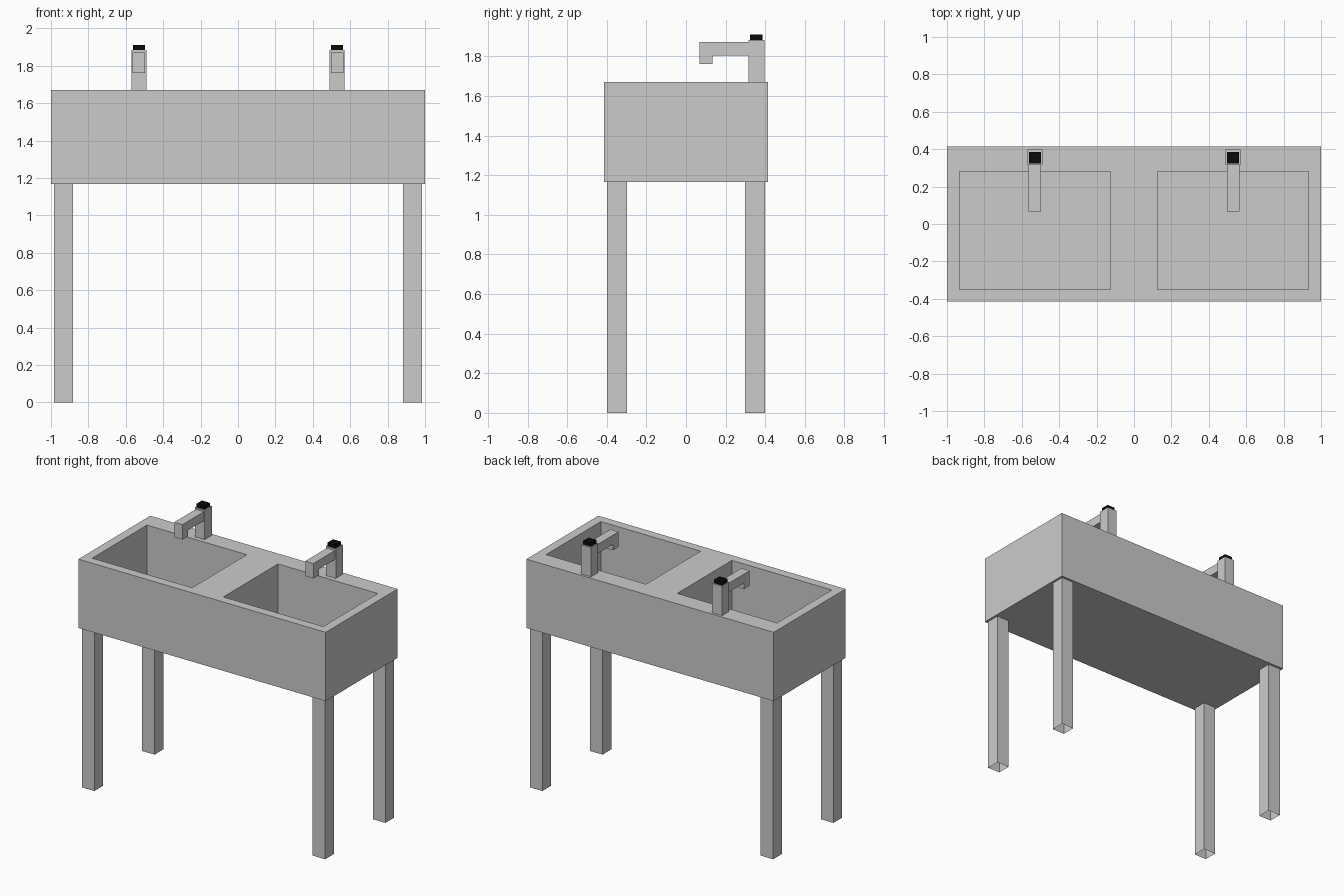
import bpy
import bmesh

if "Cube" in bpy.data.objects:
    bpy.data.objects.remove(bpy.data.objects["Cube"])


def finish(name, bm, mat=None):
    mesh = bpy.data.meshes.new(name)
    bmesh.ops.recalc_face_normals(bm, faces=bm.faces)
    bm.to_mesh(mesh)
    bm.free()
    obj = bpy.data.objects.new(name, mesh)
    bpy.context.collection.objects.link(obj)
    if mat:
        mesh.materials.append(mat)
    return obj


def box(name, lo, hi, mat=None, open_ends=False):
    bm = bmesh.new()
    bmesh.ops.create_cube(bm, size=1)
    for v in bm.verts:
        v.co = [(a + b) / 2 + c * (b - a) for a, b, c in zip(lo, hi, v.co)]
    if open_ends:
        bm.normal_update()
        ends = [f for f in bm.faces if abs(f.normal.z) > 0.9]
        bmesh.ops.delete(bm, geom=ends, context='FACES_ONLY')
    return finish(name, bm, mat)


def extrude_x(name, profile, x0, x1):
    """Extrude a closed (y, z) profile along x."""
    bm = bmesh.new()
    face = bm.faces.new([bm.verts.new((x0, y, z)) for y, z in profile])
    new = bmesh.ops.extrude_face_region(bm, geom=[face], use_keep_orig=True)
    verts = [g for g in new["geom"] if isinstance(g, bmesh.types.BMVert)]
    bmesh.ops.translate(bm, vec=(x1 - x0, 0, 0), verts=verts)
    return finish(name, bm)


black = bpy.data.materials.new("black")
black.diffuse_color = (0.003, 0.003, 0.003, 1)
black.use_nodes = True
black.node_tree.nodes["Principled BSDF"].inputs["Base Color"].default_value = black.diffuse_color

BOTTOM, TOP, TAP_X = 1.167, 1.67, 0.53

# Trough body with two basins cut into it
body = box("sink_body", (-1, -0.415, BOTTOM), (1, 0.415, TOP))

# L-shaped spout outline in y, z
spout = [(0.315, 1.872), (0.068, 1.872), (0.068, 1.762),
         (0.134, 1.762), (0.134, 1.806), (0.315, 1.806)]

for side, s in (("left", -1), ("right", 1)):
    x = s * TAP_X

    # Basin cutter
    cutter = box(f"{side}_basin_cutter", (x - 0.404, -0.35, 1.23),
                 (x + 0.404, 0.282, TOP + 0.1))
    cutter.hide_render = True
    cutter.hide_set(True)
    mod = body.modifiers.new(f"{side}_basin", 'BOOLEAN')
    mod.operation = 'DIFFERENCE'
    mod.solver = 'EXACT'
    mod.object = cutter

    # Tap: post, spout and black cap
    box(f"{side}_tap_post", (x - 0.04, 0.315, TOP), (x + 0.04, 0.397, 1.884))
    extrude_x(f"{side}_tap_spout", spout, x - 0.033, x + 0.033)
    box(f"{side}_tap_cap", (x - 0.032, 0.323, 1.884),
        (x + 0.032, 0.386, 1.91), black)

    # Hollow legs, open at the foot
    for end, t in (("front", -1), ("back", 1)):
        lx, ly = s * 0.933, t * 0.348
        box(f"{end}_{side}_leg", (lx - 0.05, ly - 0.05, 0),
            (lx + 0.05, ly + 0.05, BOTTOM), open_ends=True)
